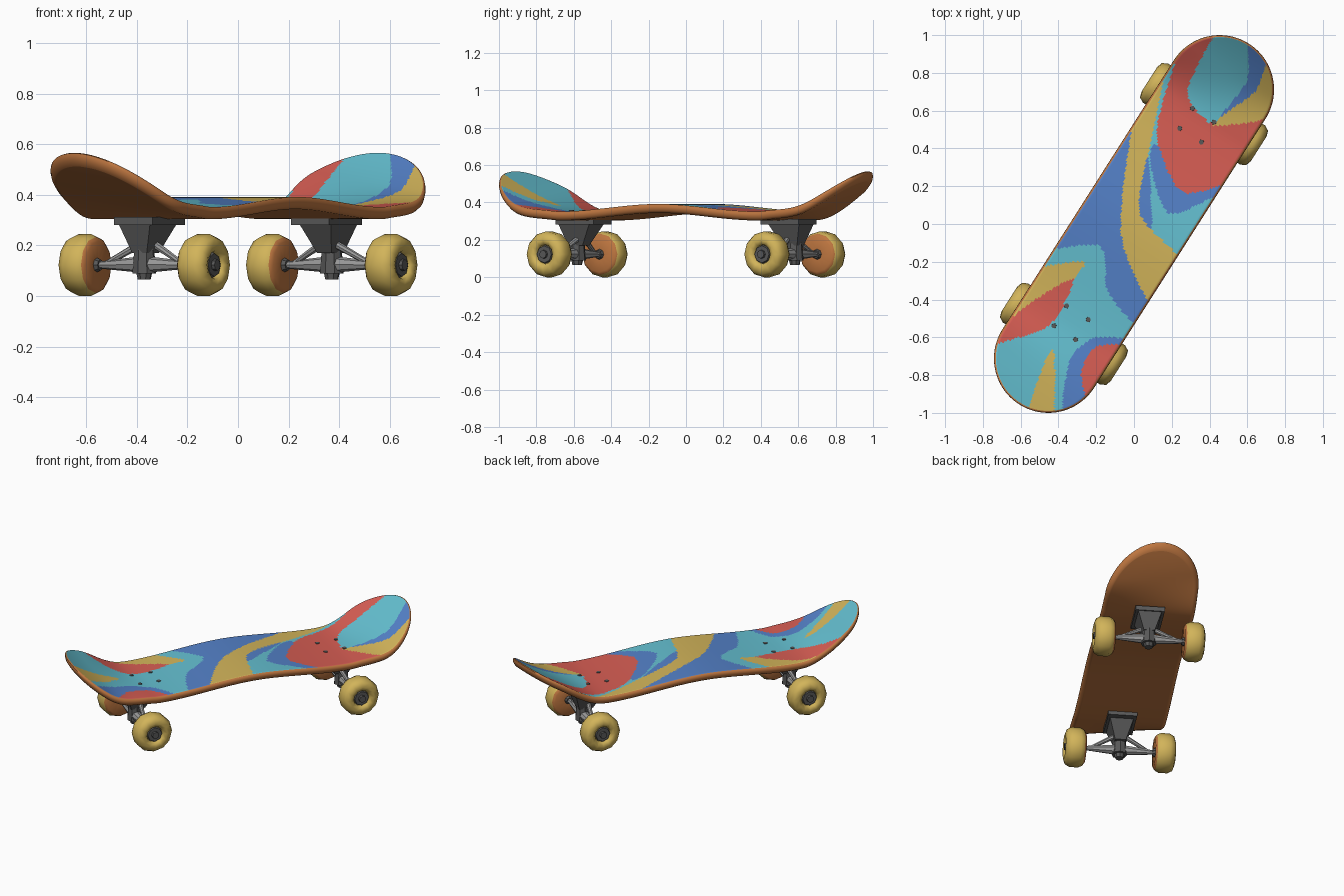
import bpy, bmesh, math
from mathutils import Matrix, Vector

if "Cube" in bpy.data.objects:
    bpy.data.objects.remove(bpy.data.objects["Cube"])

ROT = Matrix.Rotation(math.radians(57.5), 4, 'Z')   # board's long axis is local x
AXLE_Z = .123

def material(name, hexcode):
    m = bpy.data.materials.new(name)
    c = [int(hexcode[i:i + 2], 16) / 255 for i in (0, 2, 4)]
    m.diffuse_color = [((v + .055) / 1.055) ** 2.4 for v in c] + [1]
    m.use_nodes = True
    m.node_tree.nodes["Principled BSDF"].inputs["Base Color"].default_value = m.diffuse_color
    return m

TEAL = material("teal", "64BFD0")
RED = material("red", "D65D53")
BLUE = material("blue", "5481C8")
GOLD = material("gold", "D2B45A")
WOOD = material("orange_wood", "BE7640")
DARK = material("dark_metal", "585858")
GREY = material("light_metal", "9A9A9A")
DECK_MATS = [TEAL, RED, BLUE, GOLD, WOOD]

def finish(name, bm, mats, angle=35):
    bmesh.ops.recalc_face_normals(bm, faces=bm.faces)
    bm.transform(ROT)
    me = bpy.data.meshes.new(name)
    bm.to_mesh(me)
    bm.free()
    for m in mats:
        me.materials.append(m)
    for p in me.polygons:
        p.use_smooth = True
    me.set_sharp_from_angle(angle=math.radians(angle))
    ob = bpy.data.objects.new(name, me)
    bpy.context.collection.objects.link(ob)

def frustum(name, x0, z0, half0, x1, z1, half1, mat):
    """Slightly oblong four-sided taper between two heights."""
    bm = bmesh.new()
    loops = [[bm.verts.new((x + a * h, b * h * .75, z))
              for a, b in ((-1, -1), (1, -1), (1, 1), (-1, 1))]
             for x, z, h in ((x0, z0, half0), (x1, z1, half1))]
    p, q = loops
    for k in range(4):
        bm.faces.new((p[k - 1], p[k], q[k], q[k - 1]))
    bm.faces.new(p)
    bm.faces.new(q)
    finish(name, bm, [mat])

def rod(name, a, b, r1, r2, mat, sides=8):
    a, b = Vector(a), Vector(b)
    bm = bmesh.new()
    q = (b - a).to_track_quat('Z', 'Y').to_matrix().to_4x4()
    bmesh.ops.create_cone(bm, cap_ends=True, segments=sides, radius1=r1, radius2=r2,
                          depth=(b - a).length, matrix=Matrix.Translation((a + b) / 2) @ q)
    finish(name, bm, [mat])

def smooth(u):
    u = min(1, max(0, u))
    return u * u * (3 - 2 * u)

# Deck height: gentle crown, dips over the trucks, kicked ends that lean sideways
def deck_z(s, t):
    a = abs(s)
    k = max(0, a - .62)
    return .392 - .04 * smooth(a / .62) + k * k - .33 * k ** 3 + .15 * t * smooth((a - .68) / .28)

# Painted swirls: control points of closed curves in the top view, later ones on top
SWIRLS = [
    (BLUE, [(0, .7), (-.7, -.12), (-.19, -.11), (-.14, -.36), (.05, -.55), (.1, -.2)]),
    (GOLD, [(0, .55), (.2, 1), (.08, .4), (.03, .05), (.3, -.25), (.1, -.43), (-.07, -.05)]),
    (BLUE, [(.1, .42), (.1, .25), (.2, .05), (.55, .23), (.3, .3)]),
    (RED, [(.24, .9), (.45, 1.1), (.8, .5), (.5, .23), (.25, .17), (.12, .48)]),
    (TEAL, [(.46, 1.05), (.28, .7), (.43, .53), (.62, .8), (.6, 1.1)]),
    (BLUE, [(.61, 1), (.8, .8), (.43, .53), (.6, .76)]),
    (GOLD, [(.71, .84), (.85, .6), (.42, .52), (.64, .7)]),
    (GOLD, [(-.26, -.2), (-.6, -.27), (-.8, -.6), (-.42, -.38)]),
    (RED, [(-.32, -.29), (-.55, -.42), (-.8, -.64), (-.45, -.54)]),
    (GOLD, [(-.43, -.65), (-.56, -1), (-.43, -1.05)]),
    (BLUE, [(-.37, -1.05), (-.34, -.72), (-.2, -.6), (0, -.65), (-.1, -1.05)]),
    (RED, [(-.28, -.8), (-.2, -.65), (.05, -.66), (-.2, -1)]),
]

def curve(points, steps=5, tension=.35):
    pts = [Vector(p) for p in points]
    n, out = len(pts), []
    for k in range(n):
        p, q, r, w = (pts[(k + d) % n] for d in (-1, 0, 1, 2))
        for u in (i / steps for i in range(steps)):
            h = smooth(u)
            out.append(q * (1 - h) + r * h + (r - p) * tension * u * (1 - u) ** 2
                       + (w - q) * tension * u * u * (u - 1))
    return out

PAINT = [(DECK_MATS.index(m), curve(p)) for m, p in reversed(SWIRLS)]

def inside(x, y, poly):
    hit = False
    a = poly[-1]
    for b in poly:
        if (a.y > y) != (b.y > y) and x < (b.x - a.x) * (y - a.y) / (b.y - a.y) + a.x:
            hit = not hit
        a = b
    return hit

def paint_index(p):
    return next((m for m, poly in PAINT if inside(p.x, p.y, poly)), 0)

def build_deck():
    STRAIGHT, RADIUS, CAP, MID, ACROSS, THICK = .844, .288, 28, 130, 56, .048
    cap = [math.radians(87) * k / CAP for k in range(1, CAP + 1)]
    stations = ([(-1, a) for a in reversed(cap)]
                + [(-1 + 2 * k / MID, 0) for k in range(MID + 1)] + [(1, a) for a in cap])
    N = len(stations) - 1
    bm = bmesh.new()

    def vert(i, j, inset, dz):
        side, a = stations[i]
        r = RADIUS - inset
        s = side * STRAIGHT + (math.copysign(r * math.sin(a), side) if a else 0)
        t = r * math.cos(a) * (2 * j / ACROSS - 1)
        return bm.verts.new((s, t, deck_z(s, t) - dz))

    border = ([(i, 0) for i in range(N)] + [(N, j) for j in range(ACROSS)]
              + [(i, ACROSS) for i in range(N, 0, -1)] + [(0, j) for j in range(ACROSS, 0, -1)])
    rings = []
    for dz, inset in ((0, .01), (THICK, .018)):
        g = [[vert(i, j, inset, dz) for j in range(ACROSS + 1)] for i in range(N + 1)]
        for i in range(N):
            for j in range(ACROSS):
                f = bm.faces.new((g[i][j], g[i + 1][j], g[i + 1][j + 1], g[i][j + 1]))
                f.material_index = 4 if dz else paint_index(ROT @ f.calc_center_median())
        rings.append([g[i][j] for i, j in border])
    # rounded wooden rim between both skins
    for inset, dz in ((.002, .008), (0, .02), (.004, .036)):
        rings.insert(-1, [vert(i, j, inset, dz) for i, j in border])
    for p, q in zip(rings, rings[1:]):
        for k in range(len(p)):
            bm.faces.new((p[k - 1], p[k], q[k], q[k - 1])).material_index = 4
    finish("deck", bm, DECK_MATS, 60)

# Wheel: lathed tyre with a wooden-orange inner face and a recessed hub
def build_wheel(name, s, side, n=12):
    prof = [(.02, .222), (.095, .214), (.111, .226), (.123, .25), (.123, .305),
            (.108, .333), (.078, .343), (.056, .334), (.05, .318)]
    bm = bmesh.new()
    loops = [[bm.verts.new((s + r * math.cos(math.tau * k / n), side * t,
                            AXLE_Z + r * math.sin(math.tau * k / n))) for k in range(n)]
             for r, t in prof]
    for m, (p, q) in enumerate(zip(loops, loops[1:])):
        for k in range(n):
            bm.faces.new((p[k - 1], p[k], q[k], q[k - 1])).material_index = int(m < 2)
    bm.faces.new(loops[0]).material_index = 1
    bm.faces.new(loops[-1])
    finish(name, bm, [GOLD, WOOD], 50)
    for part, t0, t1, r0, r1 in (("hub", .315, .329, .052, .046), ("nut", .32, .343, .024, .022),
                                 ("bearing", .205, .225, .022, .03)):
        rod(name + "_" + part, (s, side * t0, AXLE_Z), (s, side * t1, AXLE_Z), r0, r1, DARK)

build_deck()
for end, d in (("front", -1), ("rear", 1)):
    s = .69 * d
    # base plate and tapered pedestal
    frustum(end + "_baseplate", .65 * d, .282, .12, .65 * d, .312, .12, DARK)
    frustum(end + "_pedestal", .665 * d, .285, .098, .68 * d, .17, .045, DARK)
    # kingpin with bushing
    rod(end + "_bushing", (s, 0, .19), (s, 0, .09), .04, .048, DARK)
    rod(end + "_kingpin", (s, 0, .1), (s, 0, .065), .034, .026, DARK)
    # axle, hanger arms and diagonal struts
    rod(end + "_axle", (s, -.34, AXLE_Z), (s, .34, AXLE_Z), .011, .011, GREY)
    for label, w in (("right", -1), ("left", 1)):
        tag = end + "_" + label
        rod(tag + "_hanger_arm", (s, 0, .125), (s, .21 * w, AXLE_Z), .034, .014, GREY)
        rod(tag + "_strut", (.665 * d, .025 * w, .21), (s, .175 * w, .13), .016, .011, GREY)
        build_wheel(tag + "_wheel", s, w)
        # mounting bolts
        for k in (-1, 1):
            bs, bt = (.62 + .063 * k) * d, .068 * w
            z = deck_z(bs, bt)
            rod(tag + "_bolt", (bs, bt, z - .01), (bs, bt, z + .003), .015, .013, DARK)
